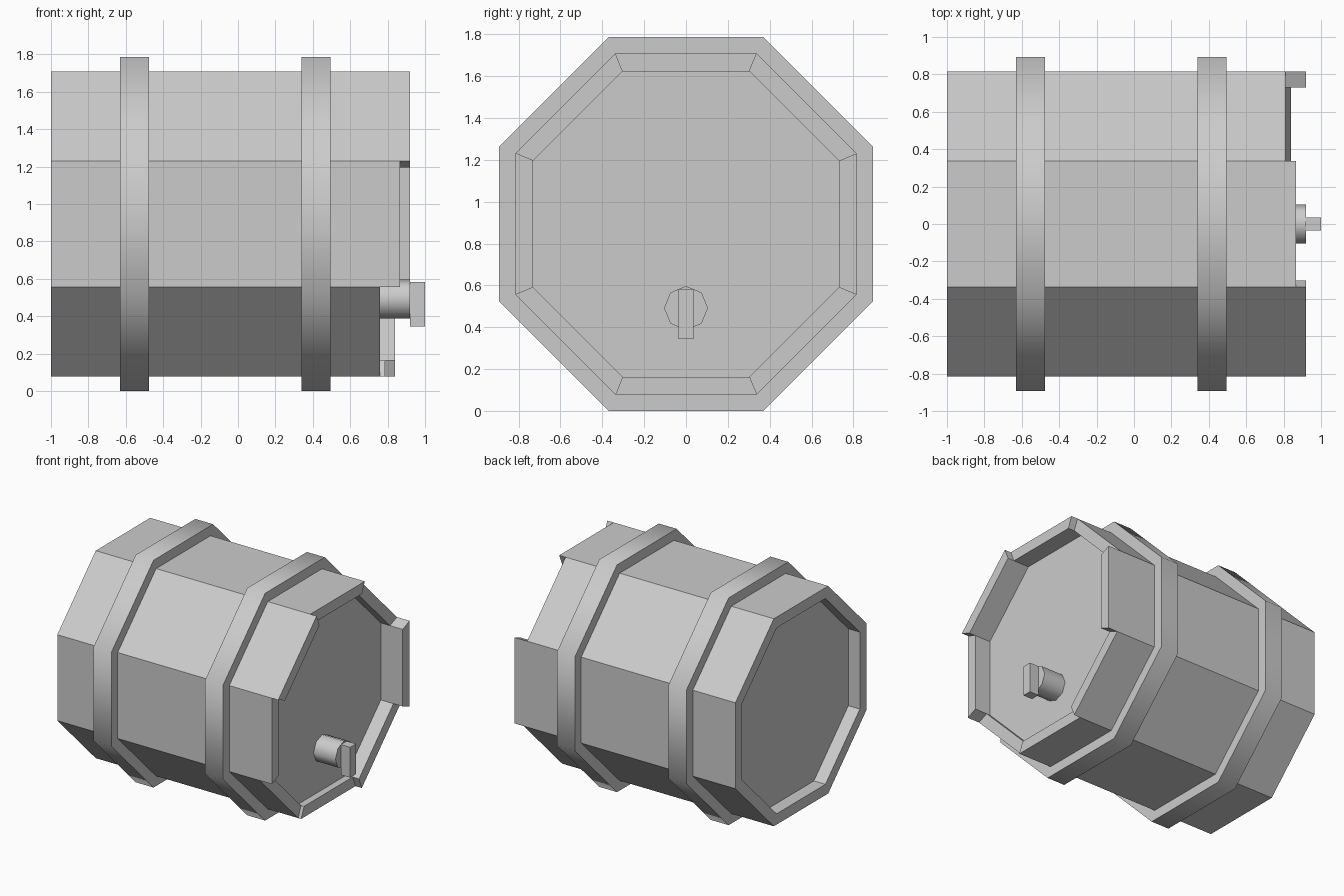
import bpy, bmesh
from math import cos, sin, tan, pi, radians

if "Cube" in bpy.data.objects:
    bpy.data.objects.remove(bpy.data.objects["Cube"])

CZ = 0.893            # height of the barrel axis
OUT, INN, HOOP = 0.815, 0.73, 0.893   # octagon apothems
T = tan(pi / 8)


def finish(name, bm, smooth=False):
    bmesh.ops.recalc_face_normals(bm, faces=bm.faces[:])
    me = bpy.data.meshes.new(name)
    bm.to_mesh(me)
    bm.free()
    if smooth:
        me.shade_smooth()
        me.set_sharp_from_angle(angle=radians(50))
    ob = bpy.data.objects.new(name, me)
    bpy.context.collection.objects.link(ob)
    return ob


def prism(name, profile, x0, x1, smooth=False):
    """Extrude a closed (y, z) profile along x."""
    bm = bmesh.new()
    face = bm.faces.new([bm.verts.new((x0, y, z)) for y, z in profile])
    ext = bmesh.ops.extrude_face_region(bm, geom=[face])
    # extruding keeps the start face, so the prism is closed
    for v in ext["geom"]:
        if isinstance(v, bmesh.types.BMVert):
            v.co.x = x1
    return finish(name, bm, smooth)


def octagon(apothem):
    r = apothem / cos(pi / 8)
    return [(r * cos(pi / 8 + i * pi / 4), CZ + r * sin(pi / 8 + i * pi / 4)) for i in range(8)]


def ring(name, outer, inner, x0, x1):
    """Octagonal band around the x axis."""
    bm = bmesh.new()
    loops = [[bm.verts.new((x, y, z)) for y, z in octagon(a)]
             for x, a in ((x0, outer), (x1, outer), (x1, inner), (x0, inner))]
    for k in range(4):
        a, b = loops[k], loops[(k + 1) % 4]
        for i in range(8):
            j = (i + 1) % 8
            bm.faces.new((a[i], a[j], b[j], b[i]))
    return finish(name, bm, True)


# Staves: mitred boards with uneven right ends, counter-clockwise from the back (+y)
stave_ends = [0.92, 0.81, 0.865, 0.92, 0.865, 0.76, 0.785, 0.84]
for i, end in enumerate(stave_ends):
    a = i * pi / 4
    corners = [(OUT, -OUT * T), (OUT, OUT * T), (INN, INN * T), (INN, -INN * T)]
    prism(f"stave_{i + 1}",
          [(u * cos(a) - v * sin(a), CZ + u * sin(a) + v * cos(a)) for u, v in corners],
          -1.0, end)

# Recessed heads closing each end
prism("left_head", octagon(INN), -0.90, -0.87)
prism("right_head", octagon(INN), 0.70, 0.73)

# Hoops
ring("left_hoop", HOOP, OUT - 0.01, -0.63, -0.475)
ring("right_hoop", HOOP, OUT - 0.01, 0.34, 0.495)

# Tap: eight-sided spout with a flat handle
prism("tap_spout", [(0.105 * cos(i * pi / 4), 0.492 + 0.105 * sin(i * pi / 4)) for i in range(8)],
      0.72, 0.92, True)
prism("tap_handle", [(-0.036, 0.345), (0.036, 0.345), (0.036, 0.583), (-0.036, 0.583)], 0.92, 1.0)
